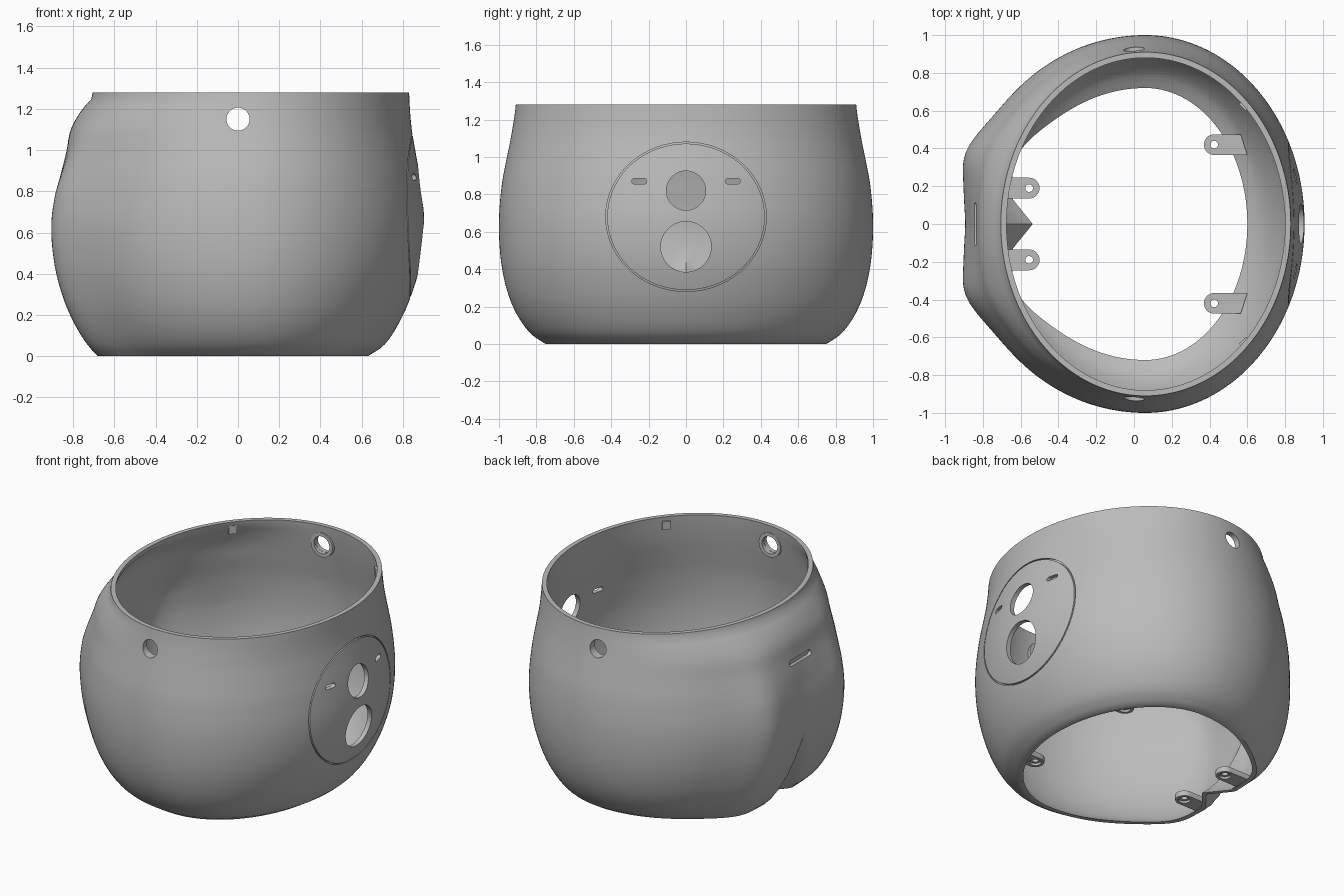
import bpy
import bmesh
import math
from mathutils import Vector, Matrix

default_cube = bpy.data.objects.get("Cube")
if default_cube:
    bpy.data.objects.remove(default_cube, do_unlink=True)

CENTRE_X = 0.06
WALL = 0.03
HEIGHT = 1.28
SEGMENTS = 192

# Shell profile: height, right reach, left reach, half depth
PROFILE = [
    (0.0, 0.63, 0.69, 0.75), (0.05, 0.705, 0.735, 0.825),
    (0.15, 0.775, 0.795, 0.9), (0.28, 0.835, 0.85, 0.955),
    (0.45, 0.885, 0.893, 0.99), (0.65, 0.903, 0.907, 1.0),
    (0.85, 0.885, 0.875, 0.985), (1.0, 0.86, 0.838, 0.957),
    (1.1, 0.843, 0.815, 0.937), (1.2, 0.834, 0.755, 0.92),
    (1.25, 0.832, 0.71, 0.913), (HEIGHT, 0.83, 0.705, 0.91),
]

grey = bpy.data.materials.new("matte grey")
grey.use_nodes = True
GREY = (0.5, 0.5, 0.5, 1.0)
grey.diffuse_color = GREY
grey.node_tree.nodes["Principled BSDF"].inputs["Base Color"].default_value = GREY


def profile_at(z):
    """Smoothly interpolated right reach, left reach and half depth."""
    last = len(PROFILE) - 1
    i = 0
    while i < last - 1 and z > PROFILE[i + 1][0]:
        i += 1

    def slope(k, c):
        a, b = PROFILE[max(k - 1, 0)], PROFILE[min(k + 1, last)]
        return (b[c] - a[c]) / (b[0] - a[0])

    p, q = PROFILE[i], PROFILE[i + 1]
    h = q[0] - p[0]
    t = (z - p[0]) / h
    ease = t * t * (3 - 2 * t)
    return [p[c] + (q[c] - p[c]) * ease
            + h * t * (1 - t) * ((1 - t) * slope(i, c) - t * slope(i + 1, c))
            for c in (1, 2, 3)]


def shell_point(angle, z, inset=0.0):
    """Point on the shell, with twin bulges and a cleft on the -x side."""
    right, left, depth = (v - inset for v in profile_at(z))
    c = math.cos(angle)
    y = depth * math.sin(angle)
    if c >= 0:
        return Vector((CENTRE_X + (right - CENTRE_X) * c, y, z))
    x = CENTRE_X + (left + CENTRE_X) * c
    fade = min(1.0, max(0.0, (1.2 - z) / 0.4))
    side = min(1.0, -c * 3)
    x -= 0.055 * fade * side * math.exp(-((abs(y) - 0.38) / 0.16) ** 2)
    x += 0.014 * fade * math.exp(-(y / 0.12) ** 2)
    taper = max(0.0, 1 - z / 0.5)
    x += 0.11 * taper * max(0.0, 1 - abs(y) / (0.02 + 0.12 * taper))
    return Vector((x, y, z))


def finish(name, bm):
    bmesh.ops.recalc_face_normals(bm, faces=bm.faces)
    mesh = bpy.data.meshes.new(name)
    bm.to_mesh(mesh)
    bm.free()
    mesh.materials.append(grey)
    obj = bpy.data.objects.new(name, mesh)
    bpy.context.collection.objects.link(obj)
    return obj


def closed_loft(name, loops):
    """Join a closed cycle of closed loops into a ring-shaped solid."""
    bm = bmesh.new()
    rings = [[bm.verts.new(p) for p in loop] for loop in loops]
    count = len(rings[0])
    for k, ring in enumerate(rings):
        after = rings[(k + 1) % len(rings)]
        for j in range(count):
            n = (j + 1) % count
            bm.faces.new((ring[j], ring[n], after[n], after[j]))
    return finish(name, bm)


def prism(name, outline, start, end, place):
    """Extrude a 2D outline; place(u, v, w) maps it into the model."""
    bm = bmesh.new()
    low = [bm.verts.new(place(u, v, start)) for u, v in outline]
    high = [bm.verts.new(place(u, v, end)) for u, v in outline]
    bm.faces.new(low)
    bm.faces.new(high)
    for j in range(len(low)):
        n = (j + 1) % len(low)
        bm.faces.new((low[j], low[n], high[n], high[j]))
    return finish(name, bm)


def stadium(u, v, half_length, radius, steps=48):
    """Rounded slot outline; a circle when half_length is zero."""
    points = []
    for k in range(steps):
        a = math.tau * (k + 0.5) / steps
        shift = math.copysign(half_length, math.cos(a))
        points.append((u + shift + radius * math.cos(a), v + radius * math.sin(a)))
    return points


def along_x(u, v, w):
    return (w, u, v)


def along_y(u, v, w):
    return (u, w, v)


def along_z(u, v, w):
    return (u, v, w)


def activate(obj):
    bpy.ops.object.select_all(action='DESELECT')
    obj.select_set(True)
    bpy.context.view_layer.objects.active = obj


def cut(obj, cutter):
    cutter.hide_render = True
    activate(obj)
    mod = obj.modifiers.new("cut", 'BOOLEAN')
    mod.operation = 'DIFFERENCE'
    mod.solver = 'EXACT'
    mod.object = cutter
    bpy.ops.object.modifier_apply(modifier=mod.name)
    bpy.data.objects.remove(cutter, do_unlink=True)


def smooth(obj, degrees=35):
    activate(obj)
    bpy.ops.object.shade_smooth_by_angle(angle=math.radians(degrees))


# Hollow body, open at top and bottom
ROWS = 44
heights = [HEIGHT * (k / ROWS) ** 1.15 for k in range(ROWS + 1)]
columns = []
for k in range(SEGMENTS):
    a = math.tau * k / SEGMENTS
    columns.append([shell_point(a, z) for z in heights]
                   + [shell_point(a, z, WALL) for z in reversed(heights)])
shell = closed_loft("body_shell", columns)

# Seam around the round panel on the right-hand wall
seam = []
for k in range(128):
    a = math.tau * k / 128
    loop = []
    for grow, lift in ((-1, -1), (1, -1), (1, 1), (-1, 1)):
        y = (0.425 + 0.004 * grow) * math.cos(a)
        z = 0.68 + (0.395 + 0.004 * grow) * math.sin(a)
        point = shell_point(math.asin(y / profile_at(z)[2]), z)
        loop.append(point + Vector((0.013 * lift, 0, 0)))
    seam.append(loop)
cut(shell, closed_loft("seam_cutter", seam))

# Round openings and slots
for z, radius in ((0.82, 0.105), (0.52, 0.135)):
    cut(shell, prism("opening_cutter", stadium(0, z, 0, radius), 0.6, 1.1, along_x))
for side in (-1, 1):
    cut(shell, prism("slot_cutter", stadium(side * 0.25, 0.87, 0.026, 0.014),
                     0.6, 1.1, along_x))
    cut(shell, prism("port_cutter", stadium(0, 1.15, 0, 0.056),
                     side * 0.7, side * 1.1, along_y))
cut(shell, prism("recess_cutter", stadium(0, 0.96, 0.095, 0.018),
                 -1.0, -0.822, along_x))
smooth(shell)

# Collars inside the front and back ports
for side, name in ((-1, "front_port_collar"), (1, "back_port_collar")):
    loops = []
    for k in range(48):
        a = math.tau * k / 48
        loops.append([(r * math.cos(a), side * y, 1.15 + r * math.sin(a))
                      for r, y in ((0.057, 0.878), (0.08, 0.878),
                                   (0.08, 0.908), (0.057, 0.908))])
    smooth(closed_loft(name, loops))

# Mounting tabs with countersunk holes near the bottom opening
Z_LOW, Z_HIGH = 0.04, 0.075


def mounting_tab(name, hole_x, y, end_inner, end_outer):
    side = math.copysign(1, y)
    facing = math.copysign(1, end_inner)
    outline = [(end_inner, y - side * 0.055), (end_outer, y + side * 0.055)]
    for k in range(17):
        a = math.pi * (0.5 + k / 16)
        outline.append((hole_x + facing * 0.055 * math.cos(a),
                        y + side * 0.055 * math.sin(a)))
    tab = prism(name, outline, Z_LOW, Z_HIGH, along_z)
    cut(tab, prism("screw_cutter", stadium(hole_x, y, 0, 0.02), 0, 0.2, along_z))
    cut(tab, prism("sink_cutter", stadium(hole_x, y, 0, 0.036), 0, 0.055, along_z))
    smooth(tab)


for side, label in ((-1, "front"), (1, "back")):
    mounting_tab(label + "_right_tab", -0.555, side * 0.19, -0.715, -0.715)
    mounting_tab(label + "_left_tab", 0.425, side * 0.42, 0.6, 0.565)

# Small catches under the upper rim
for k in range(4):
    a = math.radians(45 + 90 * k)
    bm = bmesh.new()
    spot = shell_point(a, 1.225, WALL)
    bmesh.ops.create_cube(bm, size=1, matrix=Matrix.Translation(spot)
                          @ Matrix.Rotation(a, 4, 'Z')
                          @ Matrix.Diagonal((0.03, 0.05, 0.055, 1)))
    finish("rim_catch_" + str(k + 1), bm)
